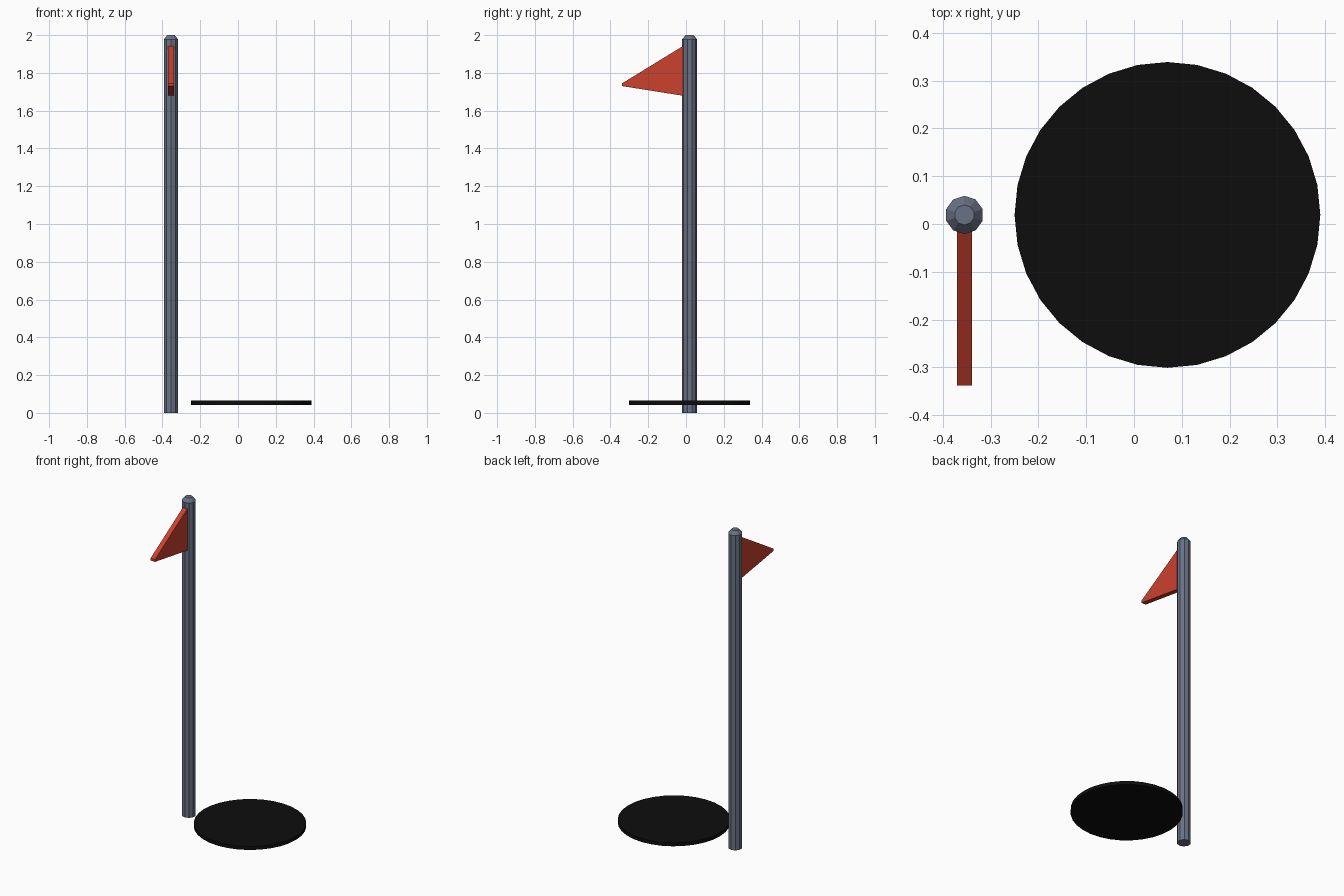
import bpy, bmesh, math

if "Cube" in bpy.data.objects:
    bpy.data.objects.remove(bpy.data.objects["Cube"])


def material(name, color):
    m = bpy.data.materials.new(name)
    m.diffuse_color = (*color, 1)
    m.use_nodes = True
    m.node_tree.nodes["Principled BSDF"].inputs["Base Color"].default_value = m.diffuse_color
    return m


def add_object(name, bm, mat):
    bmesh.ops.recalc_face_normals(bm, faces=bm.faces)
    me = bpy.data.meshes.new(name)
    bm.to_mesh(me)
    bm.free()
    me.materials.append(mat)
    ob = bpy.data.objects.new(name, me)
    bpy.context.collection.objects.link(ob)
    return ob


def lathe(name, x, y, sides, profile, mat):
    """Stack rings of (radius, z), first corner facing +y, capped at both ends."""
    bm = bmesh.new()
    rings = []
    for r, z in profile:
        angles = [math.pi / 2 + 2 * math.pi * i / sides for i in range(sides)]
        rings.append([bm.verts.new((x + r * math.cos(a), y + r * math.sin(a), z)) for a in angles])
    for lo, hi in zip(rings, rings[1:]):
        for i in range(sides):
            j = (i + 1) % sides
            bm.faces.new((lo[i], lo[j], hi[j], hi[i]))
    bm.faces.new(rings[0][::-1])
    bm.faces.new(rings[-1])
    return add_object(name, bm, mat)


steel = material("blue grey metal", (0.14, 0.165, 0.23))
red = material("flag red", (0.60, 0.052, 0.027))
black = material("hole black", (0.004, 0.004, 0.004))

POLE_X, Y = -0.355, 0.019

# Ten-sided pole with a chamfered tip
lathe("pole", POLE_X, Y, 10, [(0.04, 0), (0.04, 1.977), (0.021, 2.0)], steel)

# Thin hole disc
lathe("hole_disc", 0.07, Y, 32, [(0.32, 0.043), (0.32, 0.065)], black)

# Pennant with a blunt tip, root slightly inside the pole
bm = bmesh.new()
outline = [(-0.01, 1.946), (-0.338, 1.745), (-0.338, 1.73), (-0.01, 1.678)]
face = bm.faces.new([bm.verts.new((POLE_X - 0.0155, y, z)) for y, z in outline])
ext = bmesh.ops.extrude_face_region(bm, geom=[face])
bmesh.ops.translate(bm, vec=(0.031, 0, 0),
                    verts=[v for v in ext["geom"] if isinstance(v, bmesh.types.BMVert)])
add_object("flag", bm, red)
